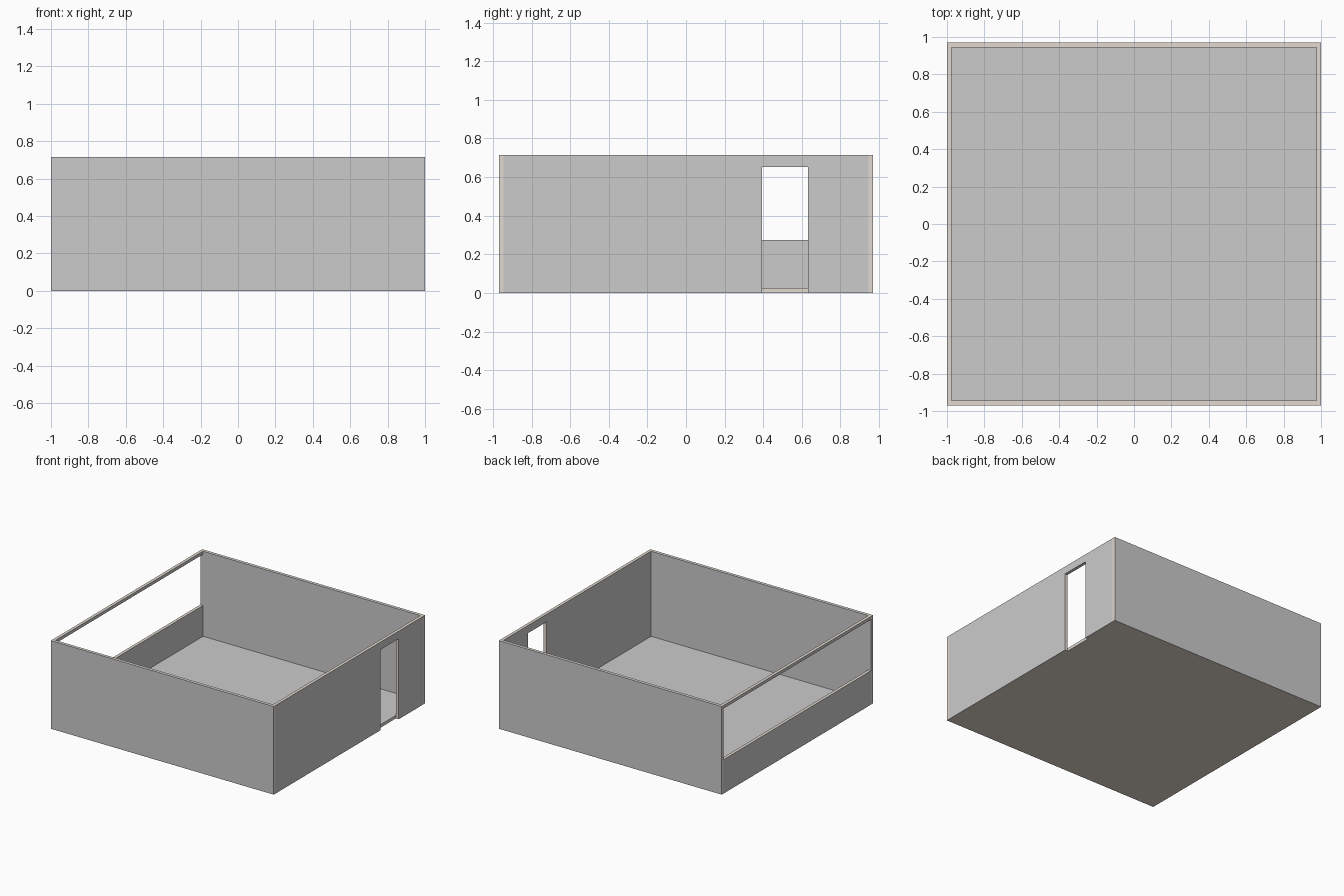
import bpy, bmesh

if "Cube" in bpy.data.objects:
    bpy.data.objects.remove(bpy.data.objects["Cube"])

X, Y, H, T = 1.0, 0.97, 0.715, 0.025      # half width, half depth, height, thickness
YI = Y - T                                # inner half depth

edge_mat = bpy.data.materials.new("beige_edge")
edge_mat.diffuse_color = (0.76, 0.70, 0.64, 1)
edge_mat.use_nodes = True
edge_mat.node_tree.nodes["Principled BSDF"].inputs["Base Color"].default_value = edge_mat.diffuse_color


def panel(name, profile, axis, start, thick, grey):
    """Extrude a 2D profile along an axis; faces not listed in grey are beige."""
    def place(u, v, d):
        return {'x': (d, u, v), 'y': (u, d, v), 'z': (u, v, d)}[axis]
    bm = bmesh.new()
    face = bm.faces.new([bm.verts.new(place(u, v, start)) for u, v in profile])
    ext = bmesh.ops.extrude_face_region(bm, geom=[face], use_keep_orig=True)
    verts = [g for g in ext["geom"] if isinstance(g, bmesh.types.BMVert)]
    bmesh.ops.translate(bm, verts=verts, vec=place(0, 0, thick))
    bmesh.ops.recalc_face_normals(bm, faces=bm.faces)
    i = "xyz".index(axis)
    for f in bm.faces:
        f.material_index = 0 if any(f.normal[i] * s > 0.9 for s in grey) else 1
    me = bpy.data.meshes.new(name)
    bm.to_mesh(me)
    bm.free()
    me.materials.append(None)
    me.materials.append(edge_mat)
    ob = bpy.data.objects.new(name, me)
    bpy.context.collection.objects.link(ob)
    return ob


def rect(u0, u1, v0, v1):
    return [(u0, v0), (u1, v0), (u1, v1), (u0, v1)]


# Floor slab: grey top, beige edge and underside
panel("floor", rect(-X + T, X - T, -YI, YI), 'z', 0, T, (1,))

# Front and back walls
panel("front_wall", rect(-X, X, 0, H), 'y', -Y, T, (1, -1))
panel("back_wall", rect(-X, X, 0, H), 'y', YI, T, (1, -1))

# Left wall: low wall and thin header around a full-width window opening
panel("left_low_wall", rect(-YI, YI, 0, 0.275), 'x', -X, T, (1, -1))
panel("left_window_header", rect(-YI, YI, H - T, H), 'x', -X, T, (1, -1))

# Right wall with a doorway notch
door = [(0.395, 0), (0.395, 0.653), (0.632, 0.653), (0.632, 0)]
panel("right_wall", [(-YI, 0)] + door + [(YI, 0), (YI, H), (-YI, H)],
      'x', X - T, T, (1, -1))
